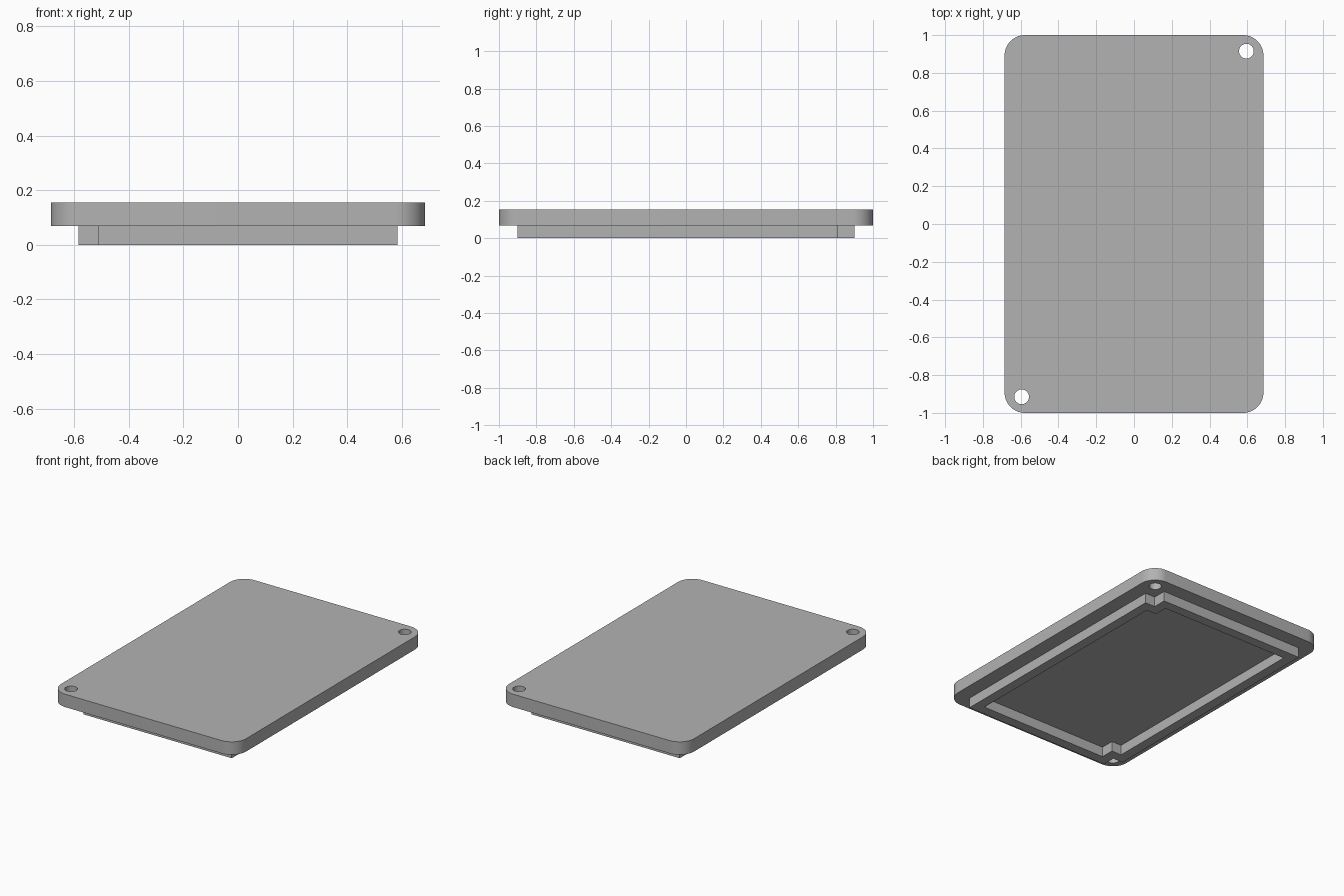
import bpy, bmesh
from math import cos, sin, pi

HALF_X, HALF_Y, RADIUS = 0.685, 1.0, 0.107
RIM_X, RIM_Y, RIM_WALL = 0.585, 0.902, 0.067
NOTCH_X, NOTCH_Y = 0.511, 0.81
Z_RIM, Z_TOP = 0.068, 0.154

default = bpy.data.objects.get("Cube")
if default:
    bpy.data.objects.remove(default, do_unlink=True)

grey = bpy.data.materials.new("light grey")
grey.use_nodes = True
grey.diffuse_color = (0.45, 0.45, 0.45, 1)
grey.node_tree.nodes["Principled BSDF"].inputs["Base Color"].default_value = grey.diffuse_color


def arc(cx, cy, r, start, end, steps):
    return [(cx + r * cos(start + (end - start) * i / steps),
             cy + r * sin(start + (end - start) * i / steps)) for i in range(steps + 1)]


def rounded_outline():
    points = []
    corners = [(1, 1), (-1, 1), (-1, -1), (1, -1)]
    for i, (sx, sy) in enumerate(corners):
        points += arc(sx * (HALF_X - RADIUS), sy * (HALF_Y - RADIUS), RADIUS,
                      i * pi / 2, (i + 1) * pi / 2, 16)
    return points


def notched_outline(inset):
    # half the outline, repeated by a half turn
    x, y = RIM_X - inset, RIM_Y - inset
    nx, ny = NOTCH_X - inset, NOTCH_Y - inset
    half = [(x, -y), (x, ny), (nx, ny), (nx, y)]
    return half + [(-px, -py) for px, py in half]


def extruded_outlines(name, outlines, z0, z1):
    """Fill the first outline, leave the others as holes, and extrude."""
    curve = bpy.data.curves.new(name, 'CURVE')
    curve.dimensions = '2D'
    curve.fill_mode = 'BOTH'
    curve.extrude = (z1 - z0) / 2
    for outline in outlines:
        spline = curve.splines.new('POLY')
        spline.points.add(len(outline) - 1)
        for point, (x, y) in zip(spline.points, outline):
            point.co = (x, y, 0, 1)
        spline.use_cyclic_u = True
    helper = bpy.data.objects.new(name + "_outline", curve)
    bpy.context.collection.objects.link(helper)
    bpy.context.view_layer.update()
    mesh = bpy.data.meshes.new_from_object(
        helper.evaluated_get(bpy.context.evaluated_depsgraph_get()))
    bpy.data.objects.remove(helper, do_unlink=True)

    # weld the caps to the sides and place the part at its height
    bm = bmesh.new()
    bm.from_mesh(mesh)
    bmesh.ops.remove_doubles(bm, verts=bm.verts, dist=0.0005)
    bmesh.ops.translate(bm, verts=bm.verts, vec=(0, 0, (z0 + z1) / 2))
    bmesh.ops.recalc_face_normals(bm, faces=bm.faces)
    bm.to_mesh(mesh)
    bm.free()
    mesh.materials.clear()
    mesh.materials.append(grey)
    part = bpy.data.objects.new(name, mesh)
    bpy.context.collection.objects.link(part)
    bpy.ops.object.select_all(action='DESELECT')
    part.select_set(True)
    bpy.context.view_layer.objects.active = part
    bpy.ops.object.shade_smooth_by_angle(angle=pi / 6)
    return part


# Lid plate with screw holes in two opposite corners
holes = [arc(s * 0.595, s * 0.915, 0.039, 0, 2 * pi, 32)[:-1] for s in (1, -1)]
extruded_outlines("lid_plate", [rounded_outline()] + holes, Z_RIM, Z_TOP)

# Locating rim underneath, stepped inward around the screw holes
extruded_outlines("locating_rim", [notched_outline(0), notched_outline(RIM_WALL)], 0, Z_RIM)
